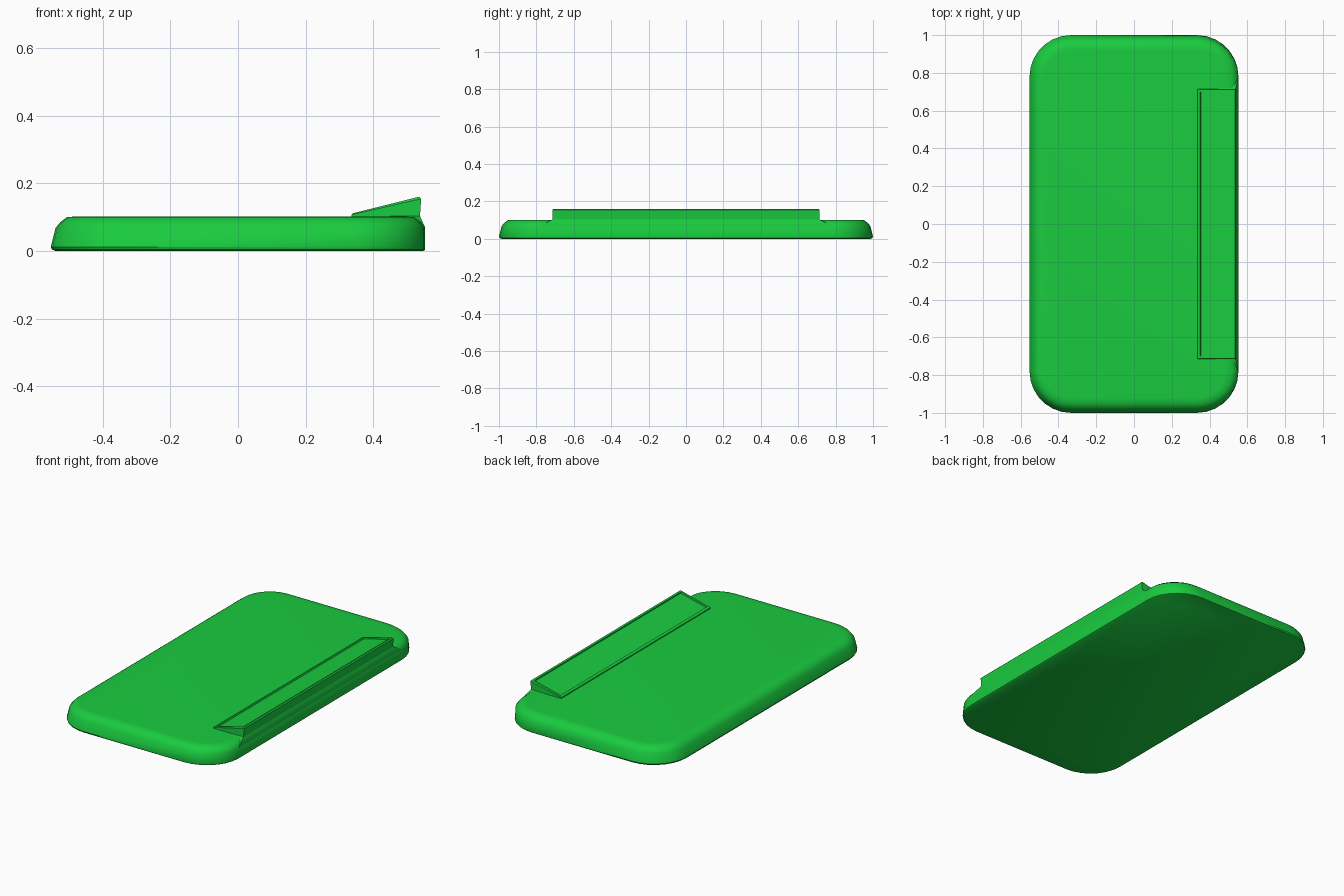
import bpy, bmesh, math

if "Cube" in bpy.data.objects:
    bpy.data.objects.remove(bpy.data.objects["Cube"])

green = bpy.data.materials.new("green_plastic")
green.diffuse_color = (0.01, 0.6, 0.05, 1)
green.use_nodes = True
green.node_tree.nodes["Principled BSDF"].inputs["Base Color"].default_value = green.diffuse_color


def finish(name, bm, angle):
    bmesh.ops.recalc_face_normals(bm, faces=bm.faces)
    me = bpy.data.meshes.new(name)
    bm.to_mesh(me)
    bm.free()
    ob = bpy.data.objects.new(name, me)
    bpy.context.collection.objects.link(ob)
    me.materials.append(green)
    bpy.ops.object.select_all(action='DESELECT')
    ob.select_set(True)
    bpy.context.view_layer.objects.active = ob
    bpy.ops.object.shade_smooth_by_angle(angle=math.radians(angle))
    return ob


def loft(bm, loops):
    rings = [[bm.verts.new(p) for p in lp] for lp in loops]
    n = len(rings[0])
    for a, b in zip(rings, rings[1:]):
        for i in range(n):
            j = (i + 1) % n
            bm.faces.new((a[i], a[j], b[j], b[i]))
    bm.faces.new(rings[0])
    return bm.faces.new(rings[-1])


def rounded_rect(inset, z, right_inset):
    r = 0.22 - inset
    pts = []
    for k, (sx, sy) in enumerate([(1, 1), (-1, 1), (-1, -1), (1, -1)]):
        for i in range(8):
            a = math.pi / 2 * (k + i / 7)
            x = sx * 0.333 + r * math.cos(a)
            if x > 0.333:  # right flank stands steeper than the others
                x += (inset - right_inset) * (x - 0.333) / r
            pts.append((x, sy * 0.78 + r * math.sin(a), z))
    return pts


# Main slab with rounded corners and soft upper rim
bm = bmesh.new()
loft(bm, [rounded_rect(*s) for s in [
    (0.014, 0, 0.005), (0.004, 0.004, 0), (0, 0.012, 0), (0.014, 0.068, 0),
    (0.028, 0.085, 0.013), (0.048, 0.1, 0.033), (0.08, 0.102, 0.07)]])
finish("slab_body", bm, 40)

# Flared foot under the raised bar, along the right edge
bm = bmesh.new()
loft(bm, [[(0.45, -h, z), (x, -h, z), (x, h, z), (0.45, h, z)]
          for x, h, z in [(0.551, 0.78, 0.004), (0.553, 0.78, 0.069),
                          (0.537, 0.714, 0.104)]])
finish("bar_foot", bm, 30)

# Sloped raised bar with a shallow framed panel on top
bm = bmesh.new()
h = 0.715


def rect(x0, x1, hy, z0, z1):
    return [(x0, -hy, z0), (x1, -hy, z1), (x1, hy, z1), (x0, hy, z0)]


top = loft(bm, [rect(0.335, 0.537, h, 0.095, 0.095),
                rect(0.335, 0.541, h, 0.107, 0.154),
                rect(0.339, 0.535, h - 0.004, 0.111, 0.16)])
bmesh.ops.recalc_face_normals(bm, faces=bm.faces)
bmesh.ops.inset_region(bm, faces=[top], thickness=0.016)
bmesh.ops.inset_region(bm, faces=[top], thickness=0.003, depth=-0.007)
finish("sloped_bar", bm, 25)
